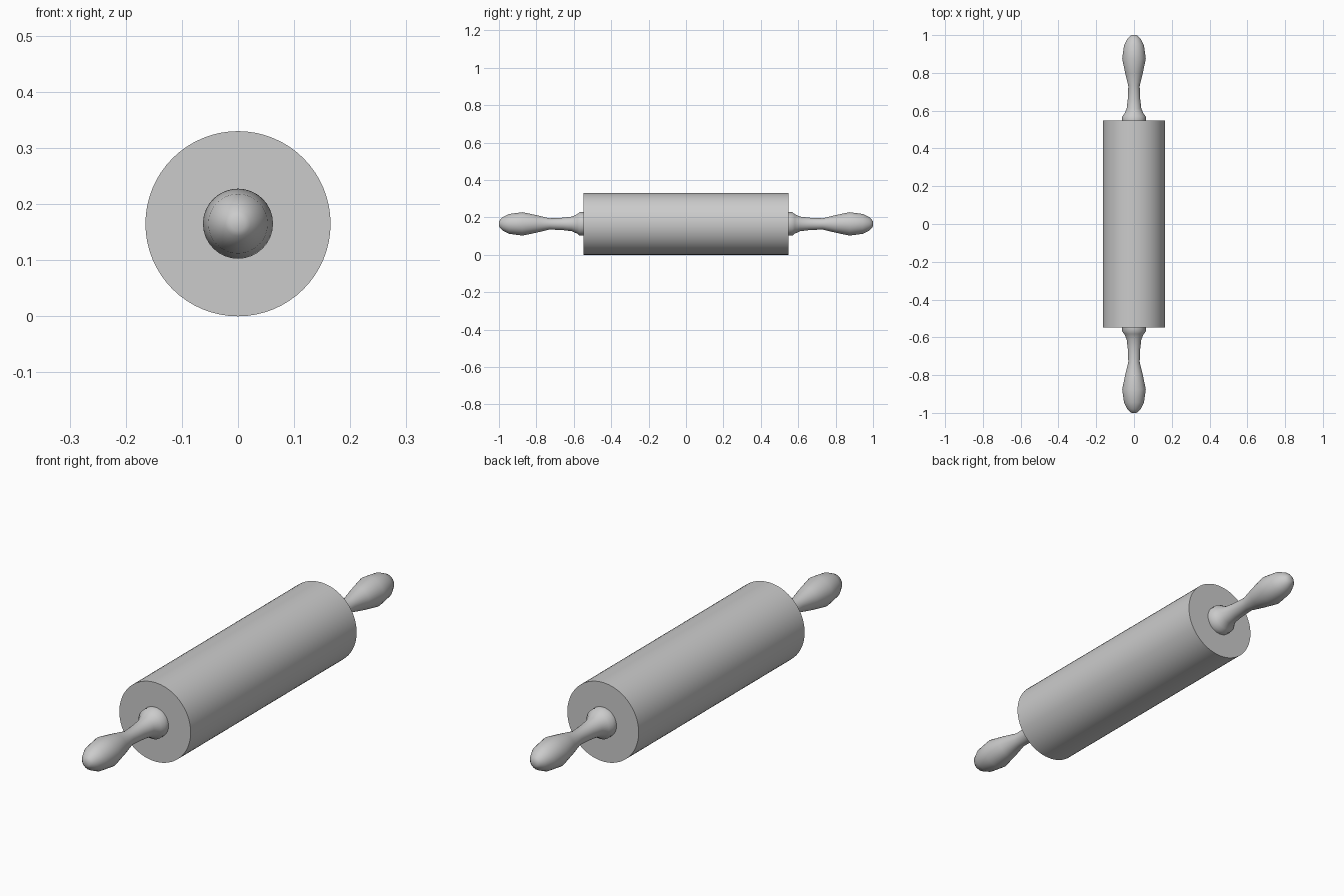
import bpy, bmesh, math
from mathutils import Vector

if "Cube" in bpy.data.objects:
    bpy.data.objects.remove(bpy.data.objects["Cube"])

AXIS_Z = 0.165  # height of the rolling axis


def turned(name, profile, sides):
    """Lathe (y, radius) points around the y axis and cap both ends."""
    bm = bmesh.new()
    rings = []
    for y, r in profile:
        rings.append([bm.verts.new((r * math.cos(2 * math.pi * i / sides), y,
                                    r * math.sin(2 * math.pi * i / sides)))
                      for i in range(sides)])
    for a, b in zip(rings, rings[1:]):
        for i in range(sides):
            j = (i + 1) % sides
            bm.faces.new((a[i], a[j], b[j], b[i]))
    bm.faces.new(rings[0])
    bm.faces.new(rings[-1])
    bmesh.ops.recalc_face_normals(bm, faces=bm.faces)
    mesh = bpy.data.meshes.new(name)
    bm.to_mesh(mesh)
    bm.free()
    obj = bpy.data.objects.new(name, mesh)
    obj.location = Vector((0, 0, AXIS_Z))
    bpy.context.collection.objects.link(obj)
    bpy.ops.object.select_all(action='DESELECT')
    obj.select_set(True)
    bpy.context.view_layer.objects.active = obj
    bpy.ops.object.shade_smooth_by_angle(angle=math.radians(40))
    return obj


# Main cylinder
turned("roller", [(-0.548, 0.165), (0.548, 0.165)], 64)

# Handles: collar, slim neck, swollen grip, small flat tip
handle = [(0.548, 0.0625), (0.569, 0.0625), (0.582, 0.052), (0.61, 0.039),
          (0.66, 0.033), (0.73, 0.030), (0.80, 0.047), (0.875, 0.0625),
          (0.945, 0.053), (0.98, 0.036), (0.994, 0.022), (1.0, 0.0125)]
for name, side in (("front_handle", -1), ("back_handle", 1)):
    turned(name, [(side * y, r) for y, r in handle], 32)
